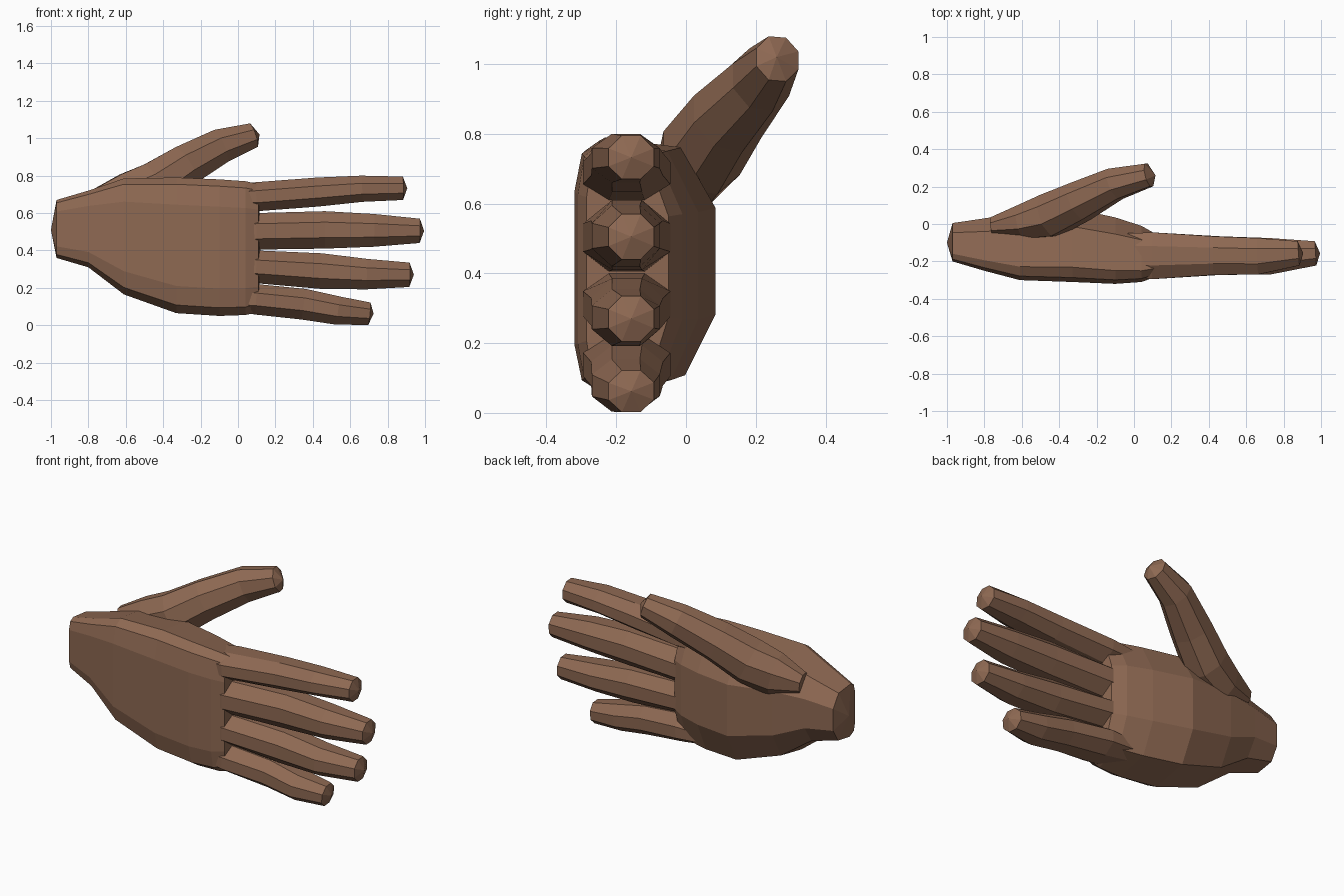
import bpy, bmesh, math
from mathutils import Vector

if "Cube" in bpy.data.objects:
    bpy.data.objects.remove(bpy.data.objects["Cube"])

skin = bpy.data.materials.new("brown skin")
skin.diffuse_color = (0.27, 0.14, 0.085, 1)
skin.use_nodes = True
skin.node_tree.nodes["Principled BSDF"].inputs["Base Color"].default_value = skin.diffuse_color


def loft(name, rings, start, tip):
    """Skin a list of closed rings and close both ends with a shallow point."""
    bm = bmesh.new()
    rows = [[bm.verts.new(p) for p in r] for r in rings]
    n = len(rows[0])
    for a, b in zip(rows, rows[1:]):
        for i in range(n):
            j = (i + 1) % n
            bm.faces.new((a[i], a[j], b[j], b[i]))
    for row, point in ((rows[0], start), (rows[-1], tip)):
        v = bm.verts.new(point)
        for i in range(n):
            bm.faces.new((row[i], row[(i + 1) % n], v))
    bmesh.ops.recalc_face_normals(bm, faces=bm.faces)
    me = bpy.data.meshes.new(name)
    bm.to_mesh(me)
    bm.free()
    me.materials.append(skin)
    ob = bpy.data.objects.new(name, me)
    bpy.context.collection.objects.link(ob)
    return ob


def digit(name, stations, tip):
    """Octagonal tube; each station is centre, half depth, half height."""
    centres = [Vector(s[:3]) for s in stations]
    rings = []
    for k, (c, s) in enumerate(zip(centres, stations)):
        t = (centres[min(k + 1, len(centres) - 1)] - centres[max(k - 1, 0)]).normalized()
        side = (Vector((0, 1, 0)) - t * t.y).normalized()
        up = t.cross(side)
        grow = 1 / math.cos(math.pi / 8)
        rings.append([c + side * s[3] * grow * math.cos(a) + up * s[4] * grow * math.sin(a)
                      for a in [(i + 0.5) * math.pi / 4 for i in range(8)]])
    return loft(name, rings, centres[0], tip)


# Palm: x, low z, high z, front y, back y
palm_sections = [
    (-0.97, 0.36, 0.67, -0.20, 0.005),
    (-0.80, 0.31, 0.72, -0.25, 0.03),
    (-0.61, 0.165, 0.785, -0.30, 0.06),
    (-0.33, 0.065, 0.79, -0.31, 0.085),
    (-0.10, 0.05, 0.78, -0.32, 0.035),
    (0.04, 0.055, 0.77, -0.31, -0.01),
    (0.11, 0.07, 0.755, -0.285, -0.05),
]
# Cross-section outline as fractions of height and depth
outline = [(0.06, 0.06), (0.2, 0), (0.8, 0), (0.95, 0.06), (1, 0.2),
           (0.96, 0.75), (0.72, 1), (0.3, 1), (0.06, 0.78), (0, 0.25)]
palm = loft("hand",
            [[(x, y0 + v * (y1 - y0), z0 + u * (z1 - z0)) for u, v in outline]
             for x, z0, z1, y0, y1 in palm_sections],
            (-1.0, -0.10, 0.51), (0.12, -0.17, 0.42))

# Fingers: low and high z at root, knuckle, middle, last joint and end; end x
fingers = {
    "index_finger": ([(.62, .74), (.61, .765), (.635, .79), (.66, .80), (.67, .795)], 0.88),
    "middle_finger": ([(.42, .58), (.405, .60), (.41, .61), (.42, .595), (.44, .57)], 0.97),
    "ring_finger": ([(.25, .38), (.225, .40), (.195, .385), (.192, .355), (.205, .335)], 0.915),
    "little_finger": ([(.08, .20), (.057, .22), (.03, .195), (.003, .155), (.002, .122)], 0.70),
}
depths = [(-.27, -.05), (-.295, -.045), (-.272, -.066), (-.27, -.075), (-.222, -.092)]
parts = []
for name, (spans, end) in fingers.items():
    xs = [-0.06, 0.10, 0.10 + (end - 0.10) * 0.42, 0.10 + (end - 0.10) * 0.72, end]
    stations = [(x, (y0 + y1) / 2, (z0 + z1) / 2, (y1 - y0) / 2, (z1 - z0) / 2)
                for x, (z0, z1), (y0, y1) in zip(xs, spans, depths)]
    parts.append(digit(name, stations, (end + 0.025, -0.157, sum(spans[-1]) / 2)))

# Thumb, reaching up and back from the wrist side
parts.append(digit("thumb", [
    (-0.76, -0.015, 0.67, 0.05, 0.06),
    (-0.60, 0.01, 0.69, 0.09, 0.12),
    (-0.45, 0.045, 0.745, 0.115, 0.125),
    (-0.29, 0.12, 0.85, 0.105, 0.11),
    (-0.10, 0.215, 0.955, 0.085, 0.093),
    (0.08, 0.262, 1.015, 0.062, 0.066),
], (0.115, 0.26, 1.02)))

# Fuse the digits into the palm
for part in parts:
    mod = palm.modifiers.new(part.name, "BOOLEAN")
    mod.operation = "UNION"
    mod.solver = "EXACT"
    mod.object = part
bpy.context.view_layer.objects.active = palm
for mod in list(palm.modifiers):
    bpy.ops.object.modifier_apply(modifier=mod.name)
for part in parts:
    bpy.data.objects.remove(part)
